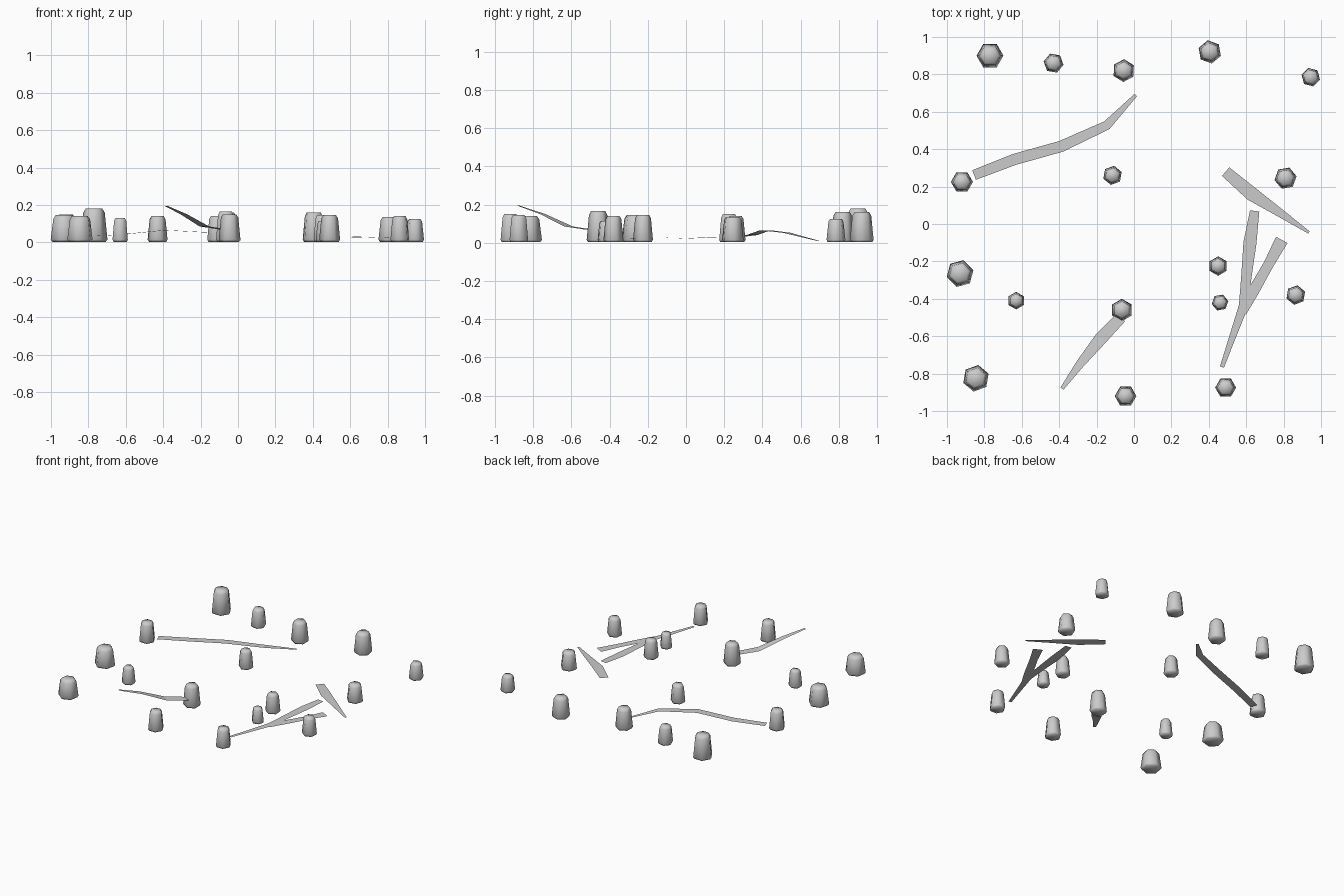
import bpy, bmesh, math
from mathutils import Vector

cube = bpy.data.objects.get("Cube")
if cube:
    bpy.data.objects.remove(cube, do_unlink=True)

grey = bpy.data.materials.new("plain grey")
grey.use_nodes = True
GREY = (0.6, 0.6, 0.6, 1)
grey.diffuse_color = GREY
grey.node_tree.nodes["Principled BSDF"].inputs["Base Color"].default_value = GREY


def finish(name, bm, smooth):
    mesh = bpy.data.meshes.new(name)
    bm.to_mesh(mesh)
    bm.free()
    mesh.materials.append(grey)
    for p in mesh.polygons:
        p.use_smooth = smooth
    bpy.context.collection.objects.link(bpy.data.objects.new(name, mesh))


def stump(name, x, y, radius, height, turn):
    """Tapered six-sided block with a chamfered foot and crown."""
    bm = bmesh.new()
    rings = []
    for scale, z in ((0.88, 0.003), (1, 0.015), (0.8, height * 0.88), (0.62, height)):
        ring = []
        for i in range(6):
            a = math.radians(turn + 60 * i)
            ring.append(bm.verts.new((x + radius * scale * math.cos(a),
                                      y + radius * scale * math.sin(a), z)))
        rings.append(ring)
    for low, high in zip(rings, rings[1:]):
        for i in range(6):
            j = (i + 1) % 6
            bm.faces.new((low[i], low[j], high[j], high[i]))
    bm.faces.new(rings[0][::-1])
    bm.faces.new(rings[-1])
    finish(name, bm, True)


def ribbon(name, path):
    """Thin flat strip along points of (x, y, z, width)."""
    bm = bmesh.new()
    pts = [Vector(p[:3]) for p in path]
    rows = []
    for i, p in enumerate(pts):
        d = pts[min(i + 1, len(pts) - 1)] - pts[max(i - 1, 0)]
        side = Vector((-d.y, d.x, 0)).normalized() * path[i][3] / 2
        rows.append((bm.verts.new(p - side), bm.verts.new(p + side)))
    for a, b in zip(rows, rows[1:]):
        bm.faces.new((a[0], b[0], b[1], a[1]))
    finish(name, bm, False)


# Scattered stumps: x, y, foot radius, height, turn
stumps = [
    (-.77, .90, .072, .18, 0), (-.43, .86, .054, .14, 50),
    (-.055, .82, .061, .16, 28), (.405, .92, .063, .16, 40),
    (.945, .785, .051, .125, 45), (-.92, .225, .059, .15, 0),
    (-.115, .26, .052, .14, 20), (.81, .245, .06, .135, 10),
    (-.93, -.265, .074, .145, 15), (-.63, -.41, .047, .13, 30),
    (.45, -.225, .052, .145, 30), (.46, -.42, .045, .115, 10),
    (.865, -.38, .053, .14, 20), (-.065, -.46, .06, .165, 30),
    (-.845, -.825, .072, .14, 20), (-.045, -.92, .058, .15, 0),
    (.49, -.875, .056, .145, 0),
]
for n, s in enumerate(stumps, 1):
    stump(f"stump_{n}", *s)

# Flat strips lying between the stumps
ribbon("back_strip", [(-.855, .262, .03, .055), (-.64, .345, .04, .06),
                      (-.39, .415, .065, .06), (-.145, .528, .052, .05),
                      (.01, .69, .01, .018)])
ribbon("raised_strip", [(-.385, -.88, .195, .02), (-.29, -.75, .15, .045),
                        (-.18, -.615, .085, .068), (-.07, -.50, .068, .06)])
ribbon("fork_main", [(.47, -.765, .025, .022), (.585, -.44, .025, .05),
                     (.60, -.29, .026, .055), (.62, -.10, .026, .07),
                     (.645, .07, .028, .05)])
ribbon("fork_branch", [(.59, -.48, .024, .02), (.635, -.365, .024, .06),
                       (.72, -.215, .023, .055), (.79, -.085, .022, .07)])
ribbon("side_strip", [(.49, .28, .03, .06), (.63, .16, .03, .075),
                      (.78, .06, .025, .045), (.935, -.045, .02, .014)])
